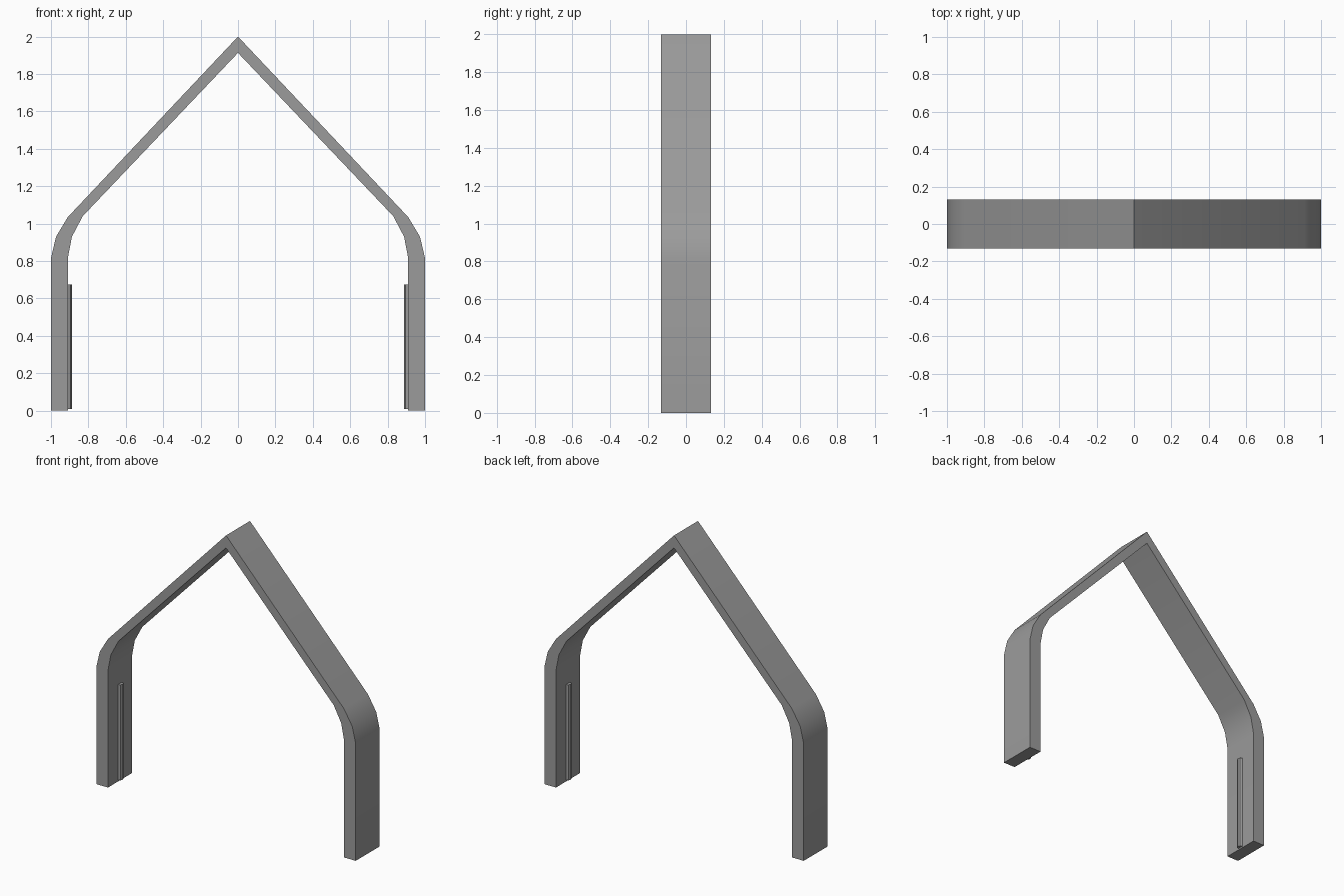
import bpy, bmesh, math

if "Cube" in bpy.data.objects:
    bpy.data.objects.remove(bpy.data.objects["Cube"])

DEPTH = 0.132

grey = bpy.data.materials.new("mid_grey")
grey.diffuse_color = (0.33, 0.33, 0.33, 1)
grey.use_nodes = True
grey.node_tree.nodes["Principled BSDF"].inputs["Base Color"].default_value = grey.diffuse_color


def finish(name, bm):
    bmesh.ops.recalc_face_normals(bm, faces=bm.faces)
    mesh = bpy.data.meshes.new(name)
    bm.to_mesh(mesh)
    bm.free()
    mesh.materials.append(grey)
    obj = bpy.data.objects.new(name, mesh)
    bpy.context.collection.objects.link(obj)
    bpy.context.view_layer.objects.active = obj
    for o in bpy.context.selected_objects:
        o.select_set(False)
    obj.select_set(True)
    bpy.ops.object.shade_smooth_by_angle(angle=math.radians(30))
    return obj


# Pointed arch: half profiles (x, z), mirrored at the peak
outer = [(1, 0), (1, 0.815), (0.973, 0.93), (0.91, 1.035), (0, 2)]
inner = [(0.91, 0), (0.91, 0.815), (0.888, 0.93), (0.83, 1.04), (0, 1.913)]


def full(half):
    return half + [(-x, z) for x, z in reversed(half[:-1])]


bm = bmesh.new()
rings = []
for (ox, oz), (ix, iz) in zip(full(outer), full(inner)):
    rings.append([bm.verts.new(p) for p in (
        (ox, -DEPTH, oz), (ox, DEPTH, oz), (ix, DEPTH, iz), (ix, -DEPTH, iz))])
for a, b in zip(rings, rings[1:]):
    for i in range(4):
        j = (i + 1) % 4
        bm.faces.new((a[i], a[j], b[j], b[i]))
bm.faces.new(rings[0])
bm.faces.new(rings[-1])
finish("arch_frame", bm)

# Half-sunk rods on the inner face of each leg
for side, label in ((-1, "left"), (1, "right")):
    bm = bmesh.new()
    bmesh.ops.create_cone(bm, cap_ends=True, segments=8,
                          radius1=0.022, radius2=0.022, depth=0.665)
    bmesh.ops.translate(bm, verts=bm.verts, vec=(side * 0.91, 0, 0.01 + 0.665 / 2))
    finish(label + "_inner_rod", bm)
